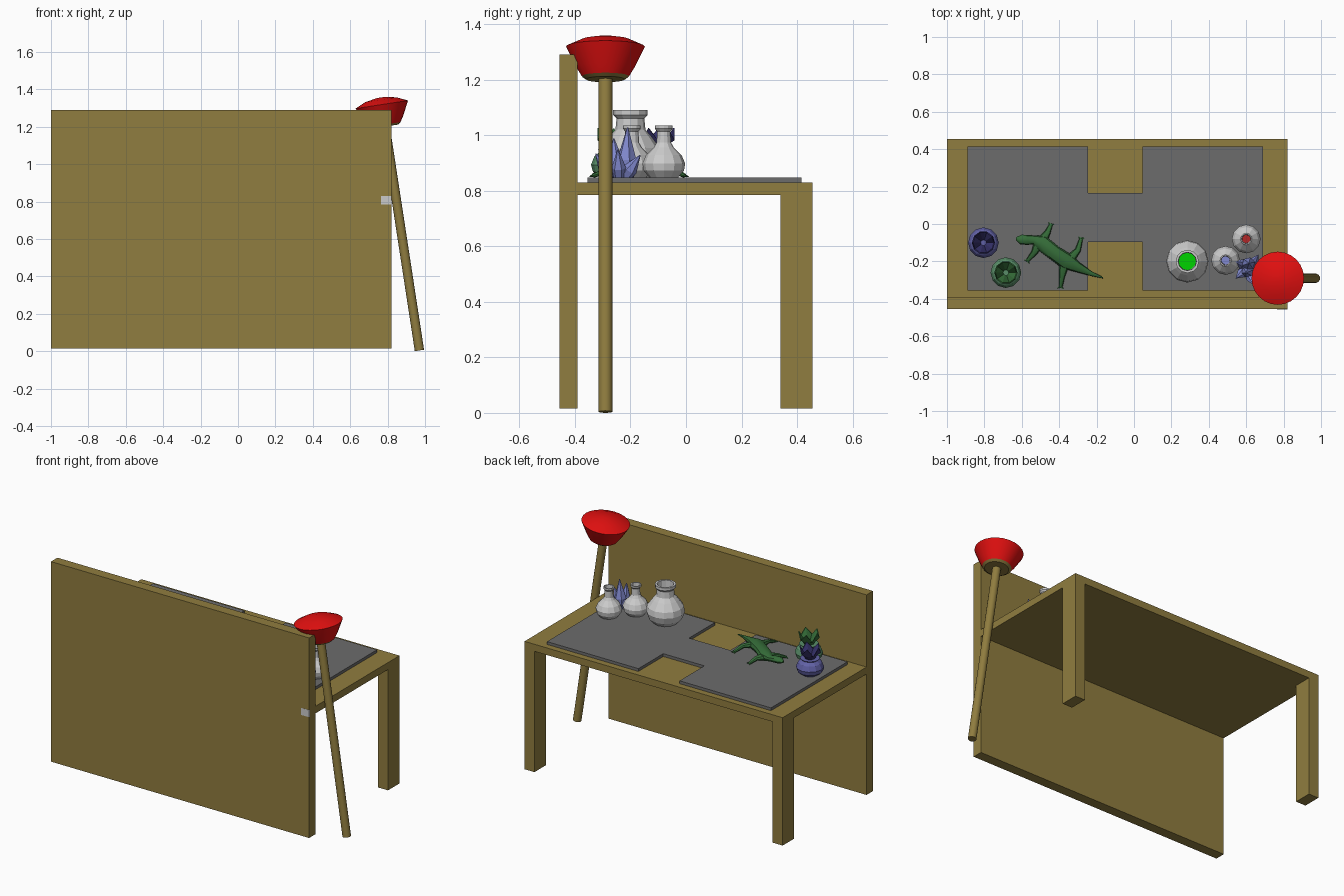
import bpy, bmesh, math
from mathutils import Vector

if "Cube" in bpy.data.objects:
    bpy.data.objects.remove(bpy.data.objects["Cube"])

MATS = {}
COLORS = {
    "wood": (0.28, 0.205, 0.05), "slate": (0.15, 0.15, 0.15), "red": (0.75, 0.005, 0.005),
    "lime": (0.0, 0.65, 0.0), "dark_red": (0.45, 0.02, 0.02), "lavender": (0.22, 0.25, 0.62),
    "violet": (0.12, 0.12, 0.38), "dark_violet": (0.035, 0.03, 0.14),
    "sage": (0.1, 0.27, 0.14), "leaf": (0.035, 0.15, 0.04), "white": (0.65, 0.65, 0.65),
}


def make(name, bm, color=None, smooth=False):
    bmesh.ops.recalc_face_normals(bm, faces=bm.faces)
    me = bpy.data.meshes.new(name)
    bm.to_mesh(me)
    bm.free()
    ob = bpy.data.objects.new(name, me)
    bpy.context.collection.objects.link(ob)
    if color:
        if color not in MATS:
            MATS[color] = bpy.data.materials.new(color)
            MATS[color].diffuse_color = (*COLORS[color], 1)
        me.materials.append(MATS[color])
    if smooth:
        bpy.ops.object.select_all(action='DESELECT')
        ob.select_set(True)
        bpy.context.view_layer.objects.active = ob
        bpy.ops.object.shade_smooth_by_angle(angle=math.radians(35))
    return ob


def prism(name, outline, z0, z1, color=None):
    bm = bmesh.new()
    base = bm.faces.new([bm.verts.new((x, y, z0)) for x, y in outline])
    top = bmesh.ops.extrude_face_region(bm, geom=[base])["geom"]
    for v in top:
        if isinstance(v, bmesh.types.BMVert):
            v.co.z = z1
    return make(name, bm, color)


def box(name, x0, x1, y0, y1, z0, z1, color=None):
    return prism(name, [(x0, y0), (x1, y0), (x1, y1), (x0, y1)], z0, z1, color)


def skin(bm, rings):
    for a, b in zip(rings, rings[1:]):
        n = len(a)
        for i in range(n):
            bm.faces.new((a[i], a[(i + 1) % n], b[(i + 1) % n], b[i]))
    for end in (rings[0], rings[-1]):
        bm.faces.new(end)


def lathe(name, profile, loc, sides=12, color=None, smooth=False, tilt=0):
    bm = bmesh.new()
    skin(bm, [[bm.verts.new((r * math.cos(2 * math.pi * i / sides),
                             r * math.sin(2 * math.pi * i / sides), z))
               for i in range(sides)] for r, z in profile])
    ob = make(name, bm, color, smooth)
    ob.location = loc
    ob.rotation_euler.y = tilt
    return ob


def tube(bm, path, sides=8, flat=1.0):
    # path points: x, y, z, radius
    pts = [Vector(p[:3]) for p in path]
    rings = []
    for i, p in enumerate(pts):
        d = pts[min(i + 1, len(pts) - 1)] - pts[max(i - 1, 0)]
        q = d.to_track_quat('Z', 'Y')
        ring = []
        for k in range(sides):
            a = 2 * math.pi * k / sides
            o = q @ Vector((math.cos(a), math.sin(a), 0)) * path[i][3]
            o.z *= flat
            ring.append(bm.verts.new(p + o))
        rings.append(ring)
    skin(bm, rings)


# Desk: tall front panel, top, two back legs, small tab on the panel
box("front_panel", -1, 0.82, -0.455, -0.39, 0.015, 1.29, "wood")
box("desk_top", -1, 0.82, -0.39, 0.455, 0.785, 0.83, "wood")
for side, x in (("left", -1), ("right", 0.75)):
    box(f"{side}_leg", x, x + 0.07, 0.34, 0.455, 0.015, 0.785, "wood")
box("panel_tab", 0.765, 0.82, -0.456, -0.445, 0.785, 0.83)

# H-shaped slate mat
prism("desk_mat", [(-0.89, -0.355), (-0.245, -0.355), (-0.245, -0.095), (0.045, -0.095),
                   (0.045, -0.355), (0.69, -0.355), (0.69, 0.415), (0.045, 0.415),
                   (0.045, 0.165), (-0.245, 0.165), (-0.245, 0.415), (-0.89, 0.415)],
      0.83, 0.848, "slate")

# Leaning floor lamp
foot, lean = (0.97, -0.29, 0.004), -0.152
lathe("lamp_pole", [(0.025, 0), (0.025, 1.215)], foot, 16, "wood", True, lean)
lathe("lamp_collar", [(0.07, 1.211), (0.085, 1.222)], foot, 24, "wood", True, lean)
lathe("lamp_shade", [(0.085, 1.222), (0.105, 1.255), (0.142, 1.33), (0.085, 1.356), (0.02, 1.368)],
      foot, 24, "red", True, lean)

# Vase and two flasks, each open with liquid inside
Z = 0.848
vase = [(0.07, 0), (0.1, 0.03), (0.113, 0.07), (0.107, 0.105), (0.075, 0.148), (0.054, 0.172),
        (0.05, 0.212), (0.062, 0.225), (0.062, 0.242), (0.049, 0.242), (0.046, 0.175), (0.062, 0.13)]
lathe("large_vase", vase, (0.285, -0.2, Z), 12, "white")
lathe("vase_liquid", [(0.06, 0.125), (0.06, 0.133)], (0.285, -0.2, Z), 12, "lime")
flask = [(0.052, 0), (0.073, 0.025), (0.077, 0.05), (0.064, 0.08), (0.036, 0.108), (0.026, 0.125),
         (0.024, 0.165), (0.032, 0.175), (0.032, 0.186), (0.025, 0.186), (0.022, 0.125), (0.03, 0.1)]
for name, loc, col in (("back_flask", (0.6, -0.08, Z), "dark_red"),
                       ("middle_flask", (0.49, -0.195, Z), "lavender")):
    lathe(name, flask, loc, 12, "white")
    lathe(name + "_liquid", [(0.029, 0.096), (0.029, 0.102)], loc, 12, col)

# Crystal cluster: base x, y, tip x, y, height, radius
bm = bmesh.new()
for x, y, tx, ty, h, r in ((0.61, -0.215, 0.615, -0.21, 0.18, 0.036),
                           (0.61, -0.25, 0.60, -0.26, 0.14, 0.032),
                           (0.62, -0.27, 0.64, -0.325, 0.085, 0.028),
                           (0.59, -0.25, 0.545, -0.29, 0.08, 0.026),
                           (0.59, -0.22, 0.54, -0.20, 0.09, 0.026),
                           (0.63, -0.22, 0.665, -0.165, 0.08, 0.026),
                           (0.64, -0.24, 0.68, -0.245, 0.10, 0.026)):
    a, t = Vector((x, y, Z)), Vector((tx, ty, Z + h))
    m = a.lerp(t, 0.35)
    tube(bm, [(*a, r * 0.8), (*m, r), (*t, 0.002)], 6)
make("crystal_cluster", bm, "lavender")

# Two bulb pots with a pointed leaf crown
pot = [(0.05, 0), (0.075, 0.02), (0.082, 0.045), (0.07, 0.075), (0.05, 0.092), (0.058, 0.1), (0.03, 0.1)]
for name, x, y, col, leaf in (("violet", -0.805, -0.1, "violet", "dark_violet"),
                              ("green", -0.685, -0.26, "sage", "leaf")):
    lathe(name + "_pot", pot, (x, y, Z), 12, col)
    bm = bmesh.new()
    rings = []
    for r, z, zig in ((0.02, 0.085, 0), (0.048, 0.125, 0), (0.062, 0.155, 0.022),
                      (0.056, 0.155, 0.022), (0.015, 0.1, 0)):
        rings.append([bm.verts.new((r * math.cos(i * math.pi / 5), r * math.sin(i * math.pi / 5),
                                    z + (zig if i % 2 else -zig))) for i in range(10)])
    skin(bm, rings)
    make(name + "_leaf_crown", bm, leaf).location = (x, y, Z)

# Lizard: body with tail, then four legs
bm = bmesh.new()
tube(bm, [(-0.63, -0.078, 0.882, 0.008), (-0.605, -0.083, 0.884, 0.026), (-0.57, -0.085, 0.882, 0.027),
          (-0.535, -0.085, 0.878, 0.024), (-0.495, -0.1, 0.878, 0.042), (-0.425, -0.155, 0.878, 0.04),
          (-0.36, -0.2, 0.876, 0.044), (-0.3, -0.232, 0.87, 0.027), (-0.23, -0.265, 0.862, 0.013),
          (-0.165, -0.288, 0.855, 0.003)], 10, 0.75)
for hip, knee, toe in (((-0.485, -0.08), (-0.462, -0.045), (-0.445, -0.005)),
                       ((-0.515, -0.12), (-0.535, -0.155), (-0.568, -0.195)),
                       ((-0.34, -0.185), (-0.3, -0.14), (-0.283, -0.08)),
                       ((-0.375, -0.225), (-0.385, -0.28), (-0.392, -0.335))):
    tube(bm, [(*hip, 0.875, 0.026), (*knee, 0.872, 0.016), (*toe, 0.854, 0.01)], 8, 0.75)
    # splayed toes
    d = (Vector(toe) - Vector(knee)).normalized()
    for s in (-0.7, 0.7):
        side = Vector((-d.y, d.x)) * s
        end = Vector(toe) + (d * 0.4 + side) * 0.022
        tube(bm, [(*toe, 0.854, 0.008), (*end, 0.851, 0.002)], 5, 0.75)
make("lizard", bm, "leaf", True)

for m in bpy.data.materials:
    if m.users and not m.is_grease_pencil:
        m.use_nodes = True
        m.node_tree.nodes["Principled BSDF"].inputs["Base Color"].default_value = m.diffuse_color
